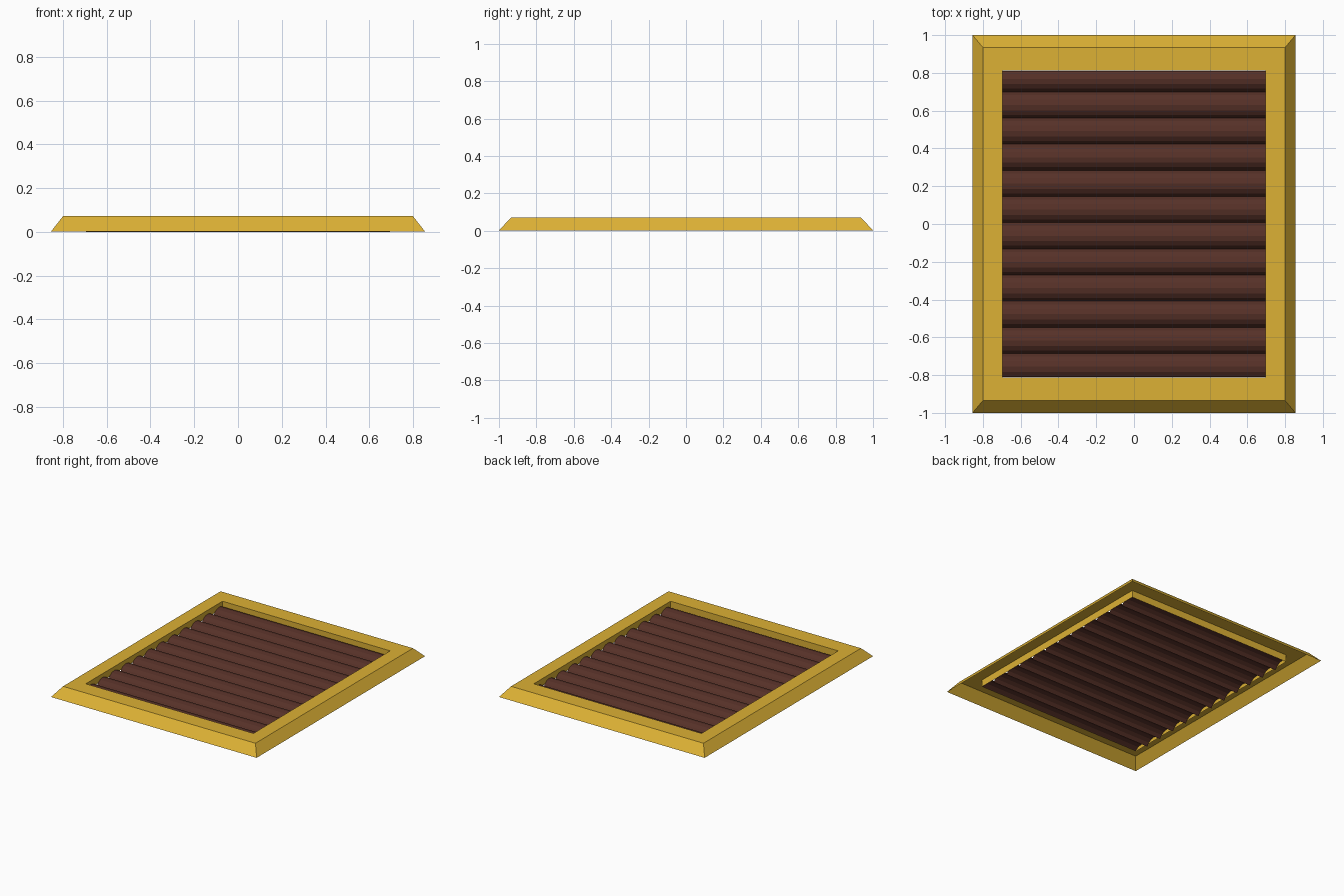
import bpy, bmesh, math

if "Cube" in bpy.data.objects:
    bpy.data.objects.remove(bpy.data.objects["Cube"])


def material(name, rgb):
    m = bpy.data.materials.new(name)
    m.diffuse_color = (*rgb, 1)
    m.use_nodes = True
    m.node_tree.nodes["Principled BSDF"].inputs["Base Color"].default_value = m.diffuse_color
    return m


def finish(name, bm, mat):
    me = bpy.data.meshes.new(name)
    bm.to_mesh(me)
    bm.free()
    me.materials.append(mat)
    ob = bpy.data.objects.new(name, me)
    bpy.context.collection.objects.link(ob)
    return ob


gold = material("gold", (0.72, 0.44, 0.035))
brown = material("dark brown", (0.095, 0.031, 0.021))

# Hollow frame: sloped outside, flat top, short lip round the opening
bm = bmesh.new()
loops = []
for x, y, z in [(0.855, 1.0, 0.002), (0.80, 0.935, 0.072),
                (0.697, 0.812, 0.072), (0.697, 0.812, 0.018)]:
    loops.append([bm.verts.new((sx * x, sy * y, z))
                  for sx, sy in ((-1, -1), (1, -1), (1, 1), (-1, 1))])
for a, b in zip(loops, loops[1:]):
    for i in range(4):
        j = (i + 1) % 4
        bm.faces.new((a[i], a[j], b[j], b[i]))
finish("frame", bm, gold)

# Row of arched slats, clipped at the ends of the opening
PITCH, RISE, SEGS, HALF_X, HALF_Y = 0.1385, 0.045, 6, 0.695, 0.81
radius = ((PITCH / 2) ** 2 + RISE ** 2) / (2 * RISE)
half_angle = math.asin(PITCH / 2 / radius)
bm = bmesh.new()
for k in range(12):
    centre = 0.838 - PITCH * (k + 0.5)
    previous = None
    for s in range(SEGS + 1):
        a = half_angle * (1 - 2 * s / SEGS)
        y = centre + radius * math.sin(a)
        z = RISE - radius * (1 - math.cos(a))
        pair = [bm.verts.new((x, y, z)) for x in (-HALF_X, HALF_X)]
        if previous:
            bm.faces.new((previous[0], pair[0], pair[1], previous[1]))
        previous = pair
bmesh.ops.remove_doubles(bm, verts=bm.verts, dist=0.0005)
for side in (-1, 1):
    bmesh.ops.bisect_plane(bm, geom=bm.verts[:] + bm.edges[:] + bm.faces[:],
                           plane_co=(0, side * HALF_Y, 0),
                           plane_no=(0, side, 0), clear_outer=True)
bmesh.ops.recalc_face_normals(bm, faces=bm.faces)
bm.normal_update()
if sum(f.normal.z for f in bm.faces) < 0:
    bmesh.ops.reverse_faces(bm, faces=bm.faces)
finish("slats", bm, brown)
